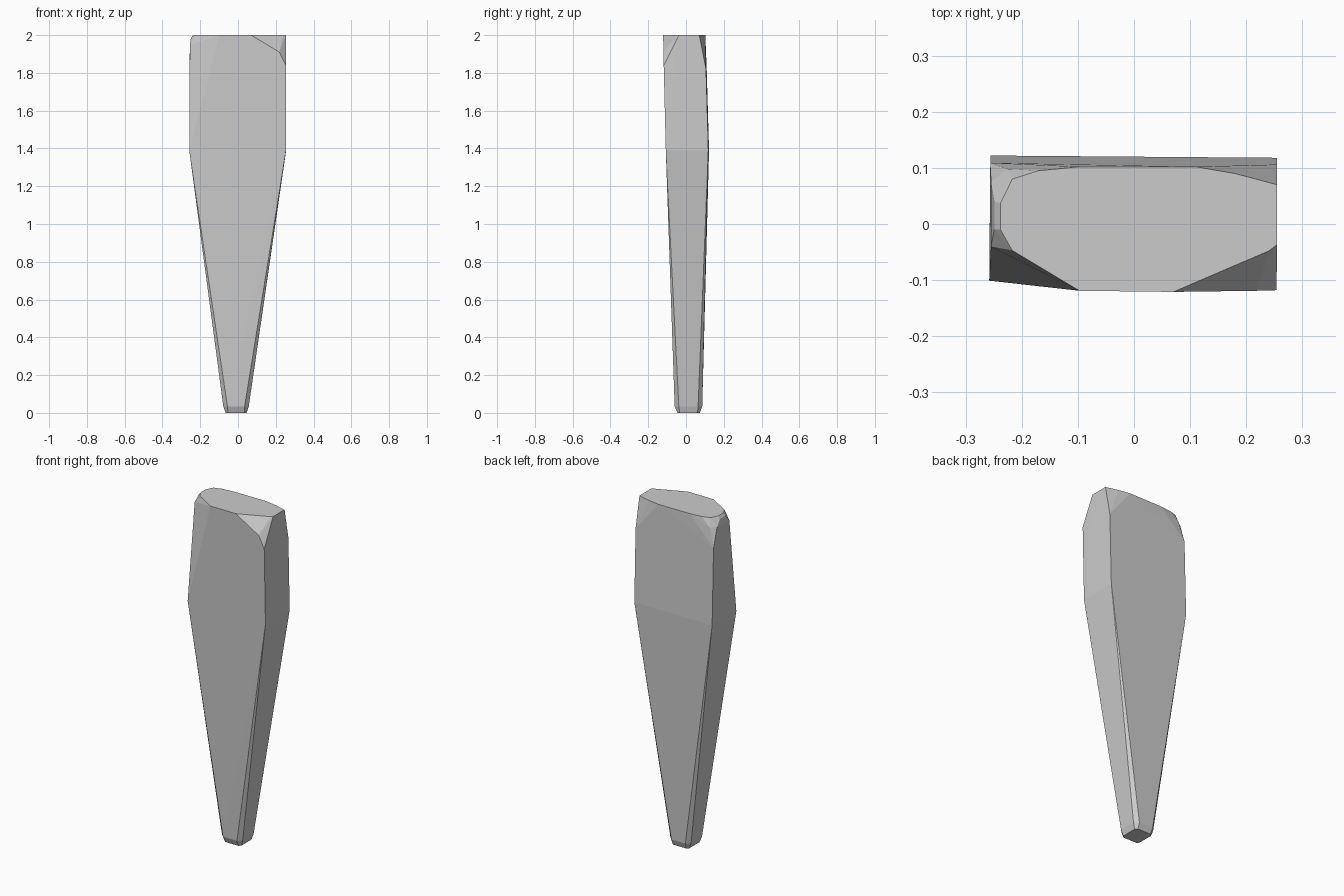
import bpy, bmesh, math

if "Cube" in bpy.data.objects:
    bpy.data.objects.remove(bpy.data.objects["Cube"])


def convex_part(name, rings):
    """Convex faceted solid wrapped around a stack of cross-sections."""
    bm = bmesh.new()
    for ring in rings:
        for co in ring:
            bm.verts.new(co)
    hull = bmesh.ops.convex_hull(bm, input=bm.verts[:])
    loose = {g for g in hull["geom_interior"] + hull["geom_unused"]
             if isinstance(g, bmesh.types.BMVert)}
    bmesh.ops.delete(bm, geom=list(loose), context='VERTS')
    bmesh.ops.dissolve_limit(bm, angle_limit=math.radians(0.5),
                             verts=bm.verts[:], edges=bm.edges[:])
    bmesh.ops.recalc_face_normals(bm, faces=bm.faces[:])
    mesh = bpy.data.meshes.new(name)
    bm.to_mesh(mesh)
    bm.free()
    obj = bpy.data.objects.new(name, mesh)
    bpy.context.collection.objects.link(obj)
    return obj


def cut_rect(x0, x1, y0, y1, z, c):
    """Rectangle with its corners cut off by c."""
    return [(x0 + c, y0, z), (x1 - c, y0, z), (x1, y0 + c, z), (x1, y1 - c, z),
            (x1 - c, y1, z), (x0 + c, y1, z), (x0, y1 - c, z), (x0, y0 + c, z)]


# blunt foot with chamfered corners
tip = cut_rect(-0.065, 0.046, -0.045, 0.073, 0.0, 0.012)
foot = cut_rect(-0.078, 0.057, -0.060, 0.086, 0.035, 0.022)

# widest section
shoulder = [(-0.258, -0.101, 1.39), (0.254, -0.107, 1.39),
            (0.255, 0.118, 1.39), (-0.256, 0.122, 1.39)]

# chipped corners just below the top
chips = [(0.254, -0.118, 1.84), (0.218, -0.119, 1.91),
         (0.255, 0.106, 1.82), (-0.256, 0.109, 1.84),
         (-0.255, 0.075, 1.95), (-0.255, -0.04, 1.95),
         (-0.225, 0.098, 1.95), (-0.249, 0.04, 1.985), (-0.249, -0.01, 1.985)]

# flat irregular top
top = [(x, y, 2.0) for x, y in [
    (-0.097, 0.102), (-0.17, 0.095), (-0.217, 0.08), (-0.238, 0.037),
    (-0.238, -0.01), (-0.217, -0.047), (-0.097, -0.119), (0.07, -0.121),
    (0.24, -0.048), (0.255, -0.037), (0.255, 0.07), (0.18, 0.09), (0.11, 0.102)]]

convex_part("tapered_stone_shard", [tip, foot, shoulder, chips, top])
